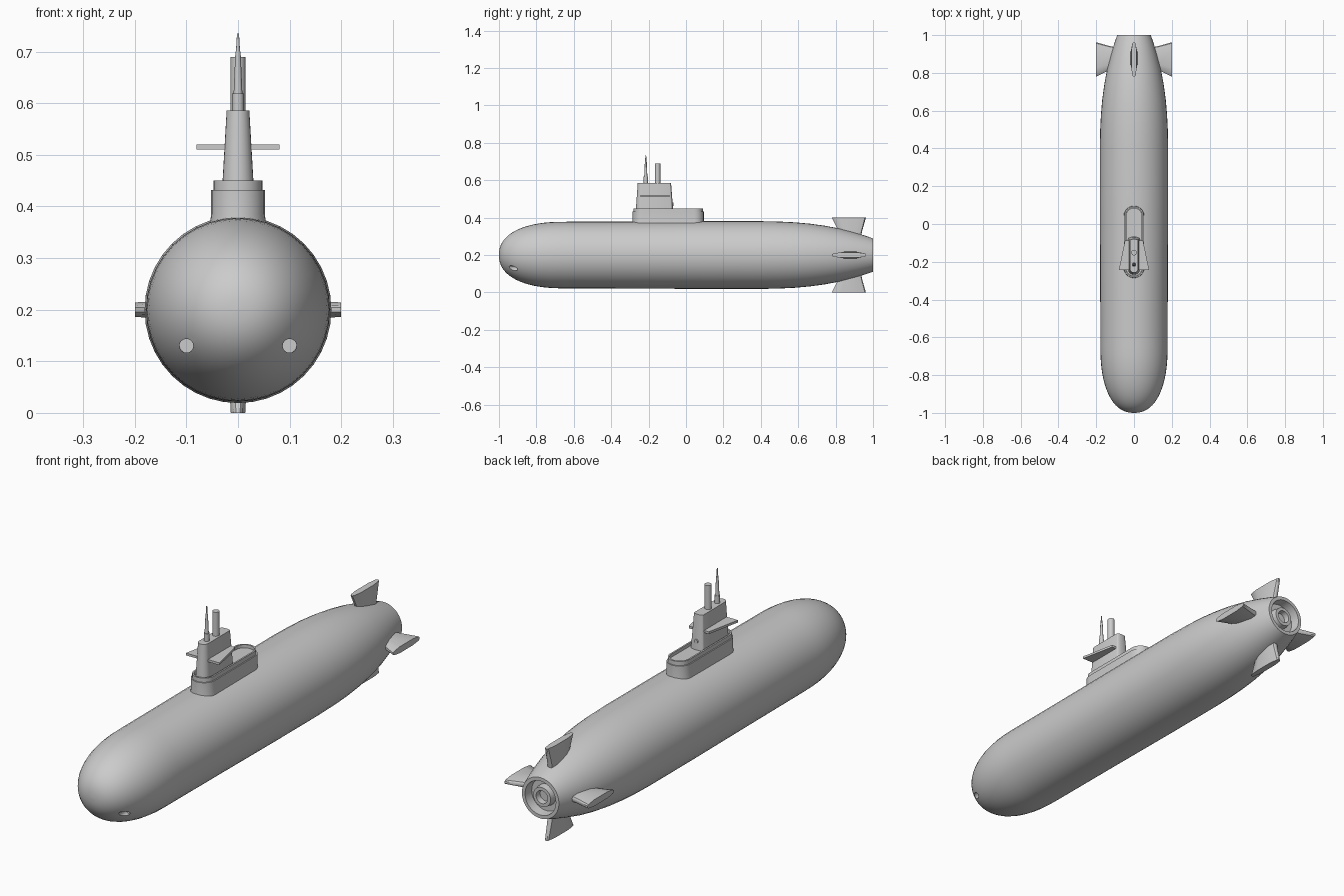
import bpy, bmesh
from math import sin, cos, pi

if "Cube" in bpy.data.objects:
    bpy.data.objects.remove(bpy.data.objects["Cube"])

AXIS_Z = 0.2  # height of the hull centre line


def loft(name, rings, smooth=True):
    """Skin a list of equal-length rings and cap both ends."""
    bm = bmesh.new()
    vs = [[bm.verts.new(p) for p in r] for r in rings]
    n = len(rings[0])
    for a, b in zip(vs, vs[1:]):
        for i in range(n):
            j = (i + 1) % n
            bm.faces.new((a[i], a[j], b[j], b[i]))
    bm.faces.new(vs[0])
    bm.faces.new(vs[-1])
    bmesh.ops.recalc_face_normals(bm, faces=bm.faces)
    me = bpy.data.meshes.new(name)
    bm.to_mesh(me)
    bm.free()
    ob = bpy.data.objects.new(name, me)
    bpy.context.collection.objects.link(ob)
    if smooth:
        shade(ob)
    return ob


def shade(ob):
    bpy.ops.object.select_all(action='DESELECT')
    ob.select_set(True)
    bpy.context.view_layer.objects.active = ob
    bpy.ops.object.shade_smooth_by_angle(angle=0.6)


def lathe_y(name, profile, x=0, z=AXIS_Z, n=40, smooth=True):
    return loft(name, [[(x + r * cos(2 * pi * i / n), y, z + r * sin(2 * pi * i / n))
                        for i in range(n)] for y, r in profile], smooth)


def lathe_z(name, profile, y, n=16):
    return loft(name, [[(r * cos(2 * pi * i / n), y + r * sin(2 * pi * i / n), z)
                        for i in range(n)] for z, r in profile])


def capsule(w, y0, y1, z, rear=1.0, n=12):
    """Long outline with a round front and a rear end flattened by 'rear'."""
    front = [(-w * cos(pi * i / n), y0 + w - w * sin(pi * i / n), z) for i in range(n + 1)]
    back = [(w * cos(pi * i / n), y1 - w * rear + w * rear * sin(pi * i / n), z)
            for i in range(n + 1)]
    return front + back


# Hull: blunt nose, long body, tapered stern with recessed hub
p = 2 / 2.3
nose = [(-0.65 - 0.35 * cos(t) ** p, max(0.178 * sin(t) ** p, 0.001))
        for t in [pi / 2 * i / 18 for i in range(18)]]
body = [(-0.65, 0.178), (-0.3, 0.179), (0.1, 0.181), (0.4, 0.181), (0.5, 0.179), (0.58, 0.175),
        (0.66, 0.168), (0.74, 0.157), (0.82, 0.142), (0.9, 0.121), (0.96, 0.103), (1.0, 0.089)]
stern = [(1.0, 0.074), (0.96, 0.07), (0.96, 0.046), (0.99, 0.042), (0.99, 0.028),
         (0.965, 0.026), (0.965, 0.001)]
hull = lathe_y("hull", nose + body + stern, smooth=False)

# Torpedo tube openings cut into the bow
for s in (-1, 1):
    cutter = lathe_y("tube_cutter", [(-1.1, 0.0135), (-0.892, 0.0135)], 0.1 * s, 0.13, 16, False)
    cutter.hide_render = True
    bpy.context.view_layer.objects.active = hull
    m = hull.modifiers.new("tube", 'BOOLEAN')
    m.object = cutter
    m.operation = 'DIFFERENCE'
    m.solver = 'EXACT'
    bpy.ops.object.modifier_apply(modifier=m.name)
    bpy.data.objects.remove(cutter)
shade(hull)

# Deck casing under the sail, with stepped lip and sunken floor
loft("deck_casing", [capsule(0.056, -0.289, 0.099, 0.355), capsule(0.052, -0.285, 0.095, 0.385),
                     capsule(0.052, -0.285, 0.095, 0.432), capsule(0.047, -0.28, 0.09, 0.432),
                     capsule(0.047, -0.28, 0.09, 0.45), capsule(0.04, -0.273, 0.083, 0.45),
                     capsule(0.04, -0.273, 0.083, 0.436)])

# Sail tower
loft("sail_tower", [capsule(0.031, -0.269, -0.068, 0.43, 0.35),
                    capsule(0.022, -0.258, -0.08, 0.586, 0.35)])
lathe_y("tower_hatch", [(-0.09, 0.009), (-0.067, 0.009)], 0, 0.472, 16)

# Sail planes
for s, side in ((-1, "left"), (1, "right")):
    plan = [(0, -0.243), (0.08, -0.243), (0.048, -0.088), (0, -0.088)]
    loft("sail_plane_" + side, [[(s * x, y, z) for x, y in plan] for z in (0.51, 0.52)], False)

# Masts
lathe_z("periscope", [(0.57, 0.0145), (0.69, 0.0145)], -0.152)
lathe_z("antenna", [(0.57, 0.0115), (0.619, 0.0115), (0.619, 0.0085), (0.7, 0.005),
                    (0.7, 0.004), (0.735, 0.002)], -0.215)

# Stern fins: one flared foil repeated in four directions
section = [(0, 0.3), (0.04, 0.6), (0.25, 1), (0.75, 1), (0.97, 0.6), (1, 0.3)]
for k, side in enumerate(("right", "top", "left", "bottom")):
    a = k * pi / 2
    rings = []
    for r, y0, y1, t in ((0.095, 0.825, 0.935, 0.019), (0.13, 0.815, 0.942, 0.018),
                         (0.2, 0.78, 0.962, 0.014)):
        pts = [(y0 + u * (y1 - y0), v * t) for u, v in section]
        pts += [(y, -v) for y, v in reversed(pts)]
        rings.append([(r * cos(a) - v * sin(a), y, AXIS_Z + r * sin(a) + v * cos(a))
                      for y, v in pts])
    loft("stern_fin_" + side, rings)
